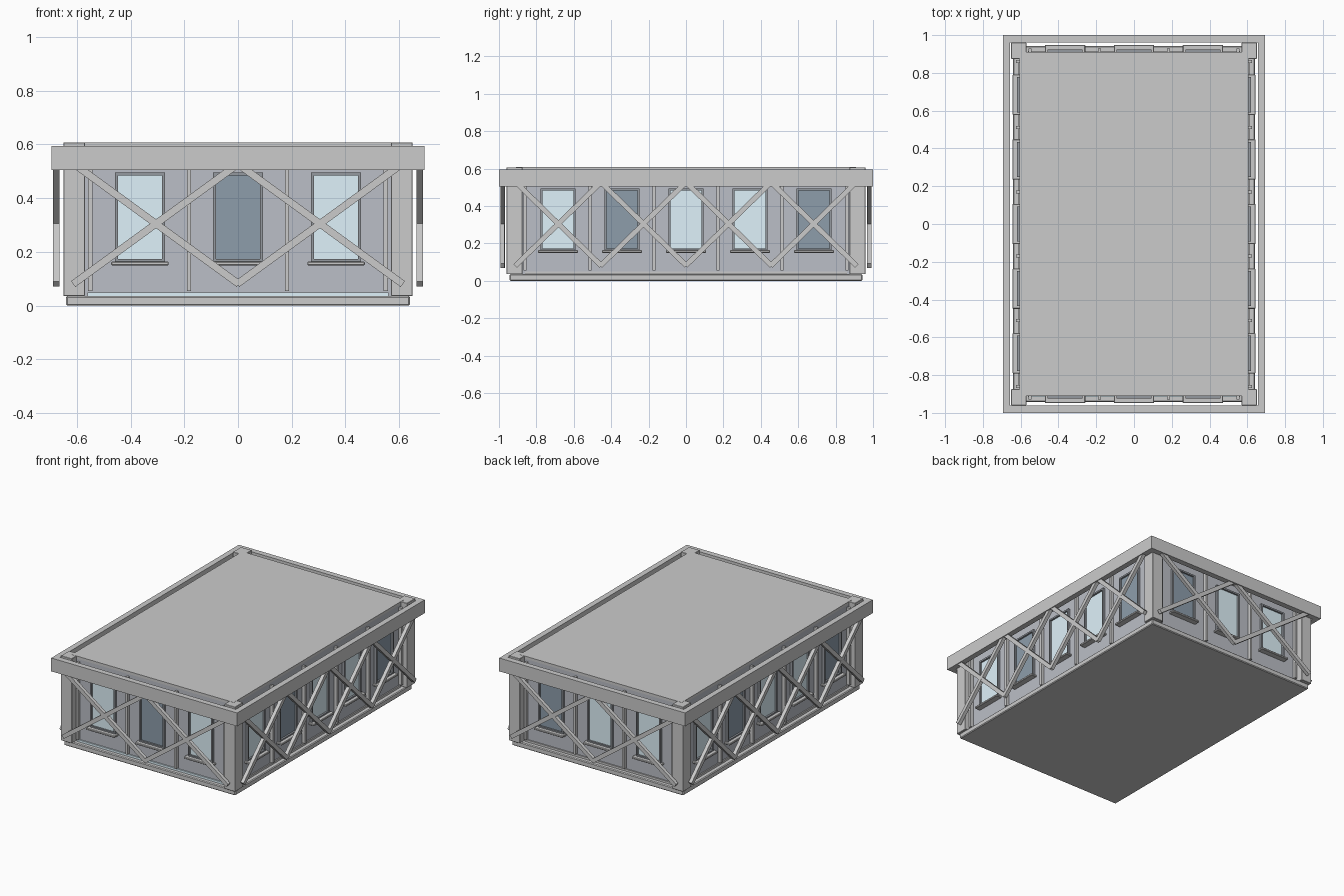
import bpy, bmesh
from math import pi, atan2, hypot
from mathutils import Matrix, Vector

if "Cube" in bpy.data.objects:
    bpy.data.objects.remove(bpy.data.objects["Cube"])


def material(name, rgb):
    m = bpy.data.materials.new(name)
    m.diffuse_color = (*rgb, 1)
    m.use_nodes = True
    m.node_tree.nodes["Principled BSDF"].inputs["Base Color"].default_value = m.diffuse_color
    return m


WALL = material("wall_slate", (0.50, 0.52, 0.57))
FRAME = material("frame_dark", (0.30, 0.32, 0.35))
LIGHT = material("glass_light", (0.74, 0.89, 0.96))
DARK = material("glass_dark", (0.27, 0.34, 0.41))


def box(name, lo, hi, mat=None, xf=Matrix(), bevel=0):
    """Box between two corners, placed by the matrix xf."""
    lo, hi = Vector(lo), Vector(hi)
    bm = bmesh.new()
    bmesh.ops.create_cube(bm, size=1)
    for v in bm.verts:
        v.co = (lo + hi) / 2 + v.co * (hi - lo)
    if bevel:
        bmesh.ops.bevel(bm, geom=bm.edges[:], offset=bevel, segments=1, affect='EDGES')
    bmesh.ops.transform(bm, matrix=xf, verts=bm.verts)
    me = bpy.data.meshes.new(name)
    bm.to_mesh(me)
    bm.free()
    ob = bpy.data.objects.new(name, me)
    bpy.context.collection.objects.link(ob)
    if mat:
        me.materials.append(mat)
    return ob


# Plinth, wall core and roof slab
box("plinth", (-0.64, -0.943, 0), (0.64, 0.943, 0.036), bevel=0.005)
box("wall_core", (-0.603, -0.908, 0.03), (0.603, 0.908, 0.59), WALL)
box("roof_slab", (-0.605, -0.91, 0.59), (0.605, 0.91, 0.608))

# Corner posts and cornice ring
for sx in (-1, 1):
    for sy in (-1, 1):
        xf = Matrix.Translation((sx * 0.61, sy * 0.917, 0))
        box("corner_post", (-0.04, -0.043, 0.036), (0.04, 0.043, 0.607), xf=xf, bevel=0.002)
    box("cornice_side", (sx * 0.675 - 0.019, -1, 0.505), (sx * 0.675 + 0.019, 1, 0.595))
    box("cornice_end", (-0.656, sx * 0.981 - 0.019, 0.505), (0.656, sx * 0.981 + 0.019, 0.595))


def window(xf, u, d, glass):
    """Framed pane with sill; u along the wall, d distance of the wall face."""
    w, z0, z1, t = 0.093, 0.162, 0.495, 0.011
    box("window_glass", (u - w + t, -d - 0.004, z0 + t), (u + w - t, -d + 0.01, z1 - t), glass, xf)
    for s in (-1, 1):
        c = u + s * (w - t / 2)
        box("frame_jamb", (c - t / 2, -d - 0.016, z0), (c + t / 2, -d + 0.01, z1), FRAME, xf)
    for z in (z0, z1 - t):
        box("frame_rail", (u - w + t, -d - 0.016, z), (u + w - t, -d + 0.01, z + t), FRAME, xf)
    box("window_sill", (u - 0.107, -d - 0.04, 0.15), (u + 0.107, -d + 0.01, 0.164), None, xf, 0.003)


def brace(xf, a, b, d, thick):
    """Diagonal bar from a to b, given as (u, z)."""
    du, dz = b[0] - a[0], b[1] - a[1]
    m = xf @ Matrix.Translation((a[0], -d, a[1])) @ Matrix.Rotation(-atan2(dz, du), 4, 'Y')
    box("brace", (-0.004, -thick / 2, -0.0135), (hypot(du, dz) + 0.004, thick / 2, 0.0135), None, m)


# turn, wall distance, window spacing, mullion positions, brace half length, X count, dark panes
short_mull = (-0.55, -0.182, 0.182, 0.55)
long_mull = (-0.86, -0.512, -0.17, 0.17, 0.512, 0.86)
sides = [
    (0, 0.908, 0.365, 3, short_mull, 0.61, 2, {1}),
    (1, 0.603, 0.342, 5, long_mull, 0.91, 4, {1, 4}),
    (2, 0.908, 0.365, 3, short_mull, 0.61, 2, {0}),
    (3, 0.603, 0.342, 5, long_mull, 0.91, 4, {1, 4}),
]
for turn, d, gap, n, mulls, half, bays, dark in sides:
    xf = Matrix.Rotation(turn * pi / 2, 4, 'Z')
    for i in range(n):
        window(xf, (i - (n - 1) / 2) * gap, d, DARK if i in dark else LIGHT)
    for u in mulls:
        box("mullion", (u - 0.008, -d - 0.022, 0.055), (u + 0.008, -d + 0.01, 0.575), None, xf)
    box("skirting", (-half + 0.05, -d - 0.008, 0.03), (half - 0.05, -d + 0.01, 0.05), LIGHT if turn == 0 else None, xf)
    # Row of crossed braces standing in front of the wall
    step = 2 * half / bays
    for i in range(bays):
        u0, u1 = -half + i * step, -half + (i + 1) * step
        brace(xf, (u0, 0.083), (u1, 0.527), d + 0.073, 0.024)
        brace(xf, (u0, 0.527), (u1, 0.083), d + 0.073, 0.0236)
